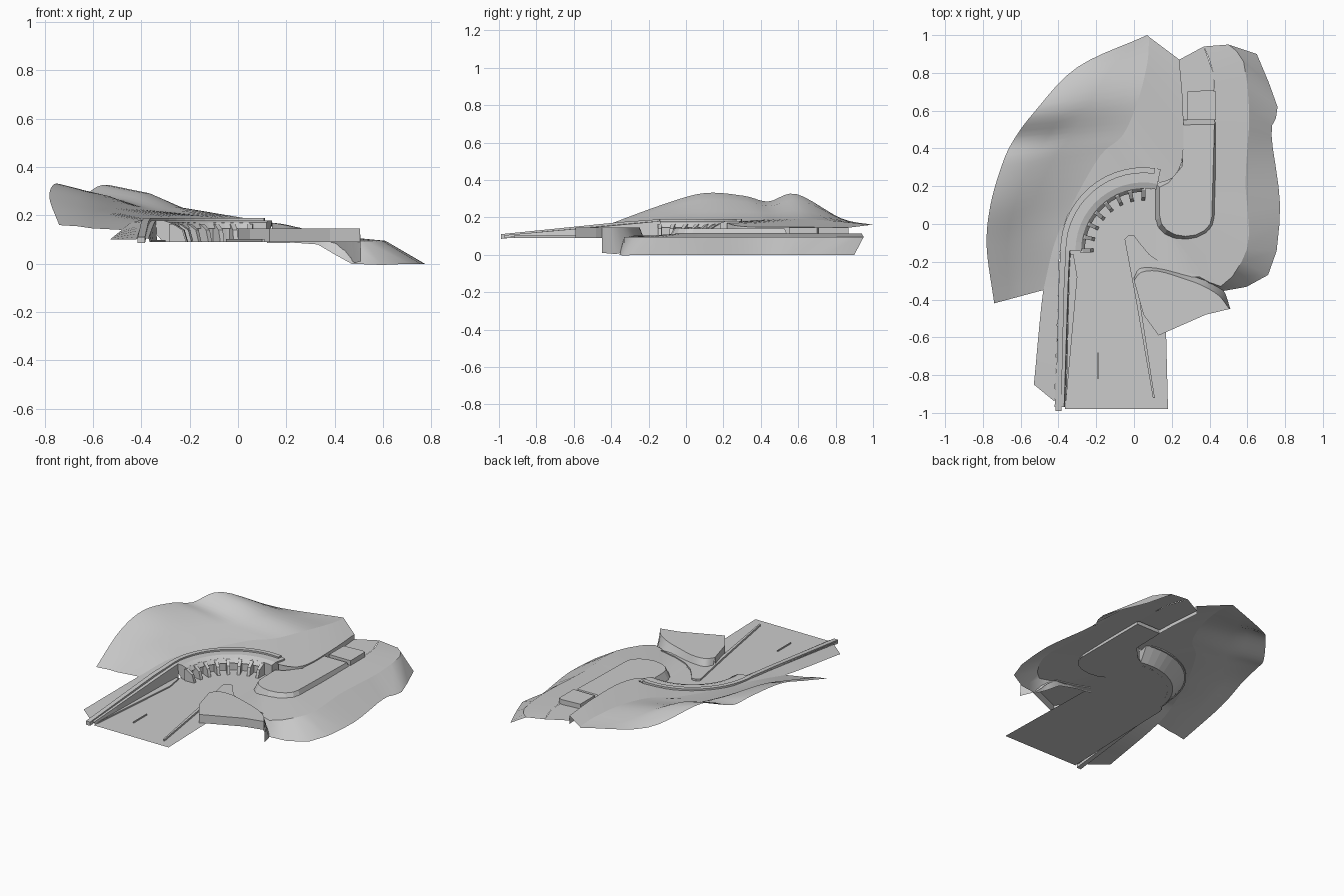
import bpy
import bmesh
import math
from mathutils import Vector

default_cube = bpy.data.objects.get("Cube")
if default_cube:
    bpy.data.objects.remove(default_cube, do_unlink=True)

# One plain stone grey for everything
stone = bpy.data.materials.new("stone_grey")
stone.use_nodes = True
grey = (.6, .6, .6, 1)
stone.diffuse_color = grey
shader = next(n for n in stone.node_tree.nodes if n.type == 'BSDF_PRINCIPLED')
shader.inputs["Base Color"].default_value = grey
shader.inputs["Roughness"].default_value = .8

GROUND = .09
UPPER = .113
BEND_X, BEND_Y = .05, -.14


def finish(name, bm, smooth=False, shell=False):
    """Turn a bmesh into a named object; open shells face upward."""
    bmesh.ops.remove_doubles(bm, verts=bm.verts, dist=.0005)
    bmesh.ops.recalc_face_normals(bm, faces=bm.faces)
    if shell and sum(f.normal.z * f.calc_area() for f in bm.faces) < 0:
        bmesh.ops.reverse_faces(bm, faces=bm.faces)
    mesh = bpy.data.meshes.new(name)
    bm.to_mesh(mesh)
    bm.free()
    mesh.materials.append(stone)
    obj = bpy.data.objects.new(name, mesh)
    bpy.context.scene.collection.objects.link(obj)
    if smooth:
        bpy.ops.object.select_all(action='DESELECT')
        obj.select_set(True)
        bpy.context.view_layer.objects.active = obj
        bpy.ops.object.shade_smooth_by_angle(angle=math.radians(35))


def curve(points, steps):
    """Smooth path through the points."""
    pts = [Vector(p) for p in points]
    pts = [pts[0] * 2 - pts[1]] + pts + [pts[-1] * 2 - pts[-2]]
    path = []
    for a, b, c, d in zip(pts, pts[1:], pts[2:], pts[3:]):
        for i in range(steps):
            t = i / steps
            path.append(b + (c - a) * t / 2
                        + (a * 2 - b * 5 + c * 4 - d) * t * t / 2
                        + (b * 3 - a - c * 3 + d) * t ** 3 / 2)
    return path + [pts[-2]]


def loft(name, rows, steps=4, smooth=True):
    """Surface strung between matching paths."""
    bm = bmesh.new()
    grid = [[bm.verts.new(p) for p in curve(row, steps)] for row in rows]
    for low, high in zip(grid, grid[1:]):
        for i in range(len(low) - 1):
            bm.faces.new((low[i], low[i + 1], high[i + 1], high[i]))
    finish(name, bm, smooth, True)


def slab(name, outline, bottom, top, taper=0):
    """Flat-topped block whose sides lean inward by taper."""
    bm = bmesh.new()
    middle = sum((Vector(p) for p in outline), Vector((0, 0))) / len(outline)
    lower = [bm.verts.new((x, y, bottom)) for x, y in outline]
    upper = []
    for p in outline:
        inward = (middle - Vector(p)).normalized() * taper
        upper.append(bm.verts.new((p[0] + inward.x, p[1] + inward.y, top)))
    for i in range(len(lower)):
        j = (i + 1) % len(lower)
        bm.faces.new((lower[i], lower[j], upper[j], upper[i]))
    bm.faces.new(upper)
    bm.faces.new(lower)
    finish(name, bm)


def plate(name, outline, z):
    bm = bmesh.new()
    face = bm.faces.new([bm.verts.new((p[0], p[1], z)) for p in outline])
    bmesh.ops.triangulate(bm, faces=[face])
    finish(name, bm, shell=True)


def tube(name, rings):
    """Closed solid through a row of matching rings."""
    bm = bmesh.new()
    rings = [[bm.verts.new(p) for p in ring] for ring in rings]
    for a, b in zip(rings, rings[1:]):
        for i in range(len(a)):
            j = (i + 1) % len(a)
            bm.faces.new((a[i], a[j], b[j], b[i]))
    bm.faces.new(rings[0])
    bm.faces.new(rings[-1])
    finish(name, bm)


def bend(radius, degrees, z):
    """Point on the hairpin."""
    a = math.radians(degrees)
    return (BEND_X + radius * math.cos(a), BEND_Y + radius * math.sin(a), z)


def sweep(name, profile, start, end, count):
    """Section of (radius, height) swept around the hairpin."""
    angles = [start + (end - start) * i / count for i in range(count + 1)]
    tube(name, [[bend(r, a, z) for r, z in profile] for a in angles])


def beam(name, path, width, height):
    """Rectangular strip whose top follows the path."""
    pts = [Vector(p) for p in path]
    drop = Vector((0, 0, height))
    rings = []
    for i, p in enumerate(pts):
        along = pts[min(i + 1, len(pts) - 1)] - pts[max(i - 1, 0)]
        side = Vector((-along.y, along.x, 0)).normalized() * width / 2
        rings.append([p - side, p + side, p + side - drop, p - side - drop])
    tube(name, rings)


def at_height(points, z):
    return [(p[0], p[1], z) for p in points]


# Shelf at the foot of the hill
foot = [(-.53, -.85, .1), (-.48, -.35, .14), (-.42, -.1, .18),
        (-.33, .1, .18), (-.18, .36, .185), (-.06, .47, .19),
        (.02, .65, .19), (.07, .85, .175), (.08, .99, .16)]
edge = [(-.42, -.94, .1), (-.4, -.35, .16), bend(.44, 180, .178),
        bend(.44, 150, .178), bend(.44, 110, .178), (.14, .22, .17),
        (.25, .32, .15), (.26, .6, .148), (.24, .87, .145)]
loft("shelf", [foot, edge], 5)
loft("shelf_drop", [edge[5:], at_height(edge[5:], GROUND)], 5)

# Hillside, steep at the crest and easing toward the foot
crest = [(-.74, -.42, .16), (-.78, -.12, .27), (-.76, .1, .33),
         (-.7, .31, .315), (-.64, .44, .285), (-.53, .59, .325),
         (-.3, .83, .195), (.07, 1, .16)]
slope = []
for across, height in ((0, 1), (.3, .75), (.52, .33), (1, 0)):
    slope.append([(c[0] + (f[0] - c[0]) * across, c[1] + (f[1] - c[1]) * across,
                   f[2] + (c[2] - f[2]) * height) for c, f in zip(crest, foot[1:])])
loft("hillside", slope, 5)

# Retaining wall beside the lower road
wall_outer = [(-.42, -.97, .105), (-.4, -.35, .165), bend(.44, 180, .18)]
wall_inner = [(-.37, -.97, .105), (-.35, -.35, .16), bend(.39, 180, .18)]
wall_base = [(-.365, -.97, GROUND), (-.345, -.35, GROUND), bend(.385, 180, GROUND)]
loft("retaining_wall", [wall_outer, wall_inner, wall_base], 3, False)
beam("straight_parapet", [(-.4, -.99, .11), (-.385, -.35, .175), bend(.425, 180, .19)],
     .03, .025)
slab("wall_kerb", [(-.36, -.95), (-.34, -.16), (-.32, -.16), (-.3, -.28)],
     GROUND, GROUND + .009)

# Arcade round the hairpin
sweep("hairpin_wall", [(.44, .18), (.36, .18), (.33, .17), (.33, GROUND), (.36, GROUND)],
      180, 78, 14)
sweep("hairpin_parapet", [(.44, .19), (.41, .19), (.41, .17), (.44, .17)], 180, 82, 14)
sweep("arcade_lintel", [(.335, .17), (.33, .17), (.31, .145), (.335, .145)], 180, 90, 14)
BUTTRESSES = 8
for n in range(BUTTRESSES):
    middle = 180 - 90 * n / (BUTTRESSES - 1)
    sweep("buttress_" + "abcdefgh"[n],
          [(.335, GROUND), (.265, GROUND), (.28, .14), (.32, .165), (.335, .165)],
          middle - 2, middle + 2, 1)

# Lower road
road = [(-.365, -.98), (.18, -.98), (.1, -.55), (.02, -.4), (.01, -.28), (.12, -.24),
        (.12, -.02), (.13, .21), (.15, .22)]
road += [bend(.33, a, 0) for a in range(80, 181, 10)] + [wall_base[-1], wall_base[1]]
plate("lower_road", road, GROUND)

# Upper road round the median, and the embankment falling to the valley
kerb_line = at_height([(.37, -.05), (.42, .02), (.425, .2), (.425, .4),
                       (.425, .6), (.42, .8), (.37, .94)], UPPER)
kerb_line = [(.12, .02, GROUND), (.17, -.03, .1), (.25, -.06, .11)] + kerb_line
rim = at_height([(.12, -.24), (.33, -.27), (.46, -.33), (.57, -.2), (.61, -.05),
                 (.59, .2), (.6, .4), (.61, .6), (.58, .86), (.5, .95)], .095)
toe = at_height([(.47, -.355), (.71, -.27), (.77, 0), (.765, .2),
                 (.735, .4), (.73, .52), (.76, .62), (.65, .9)], 0)
loft("upper_road", [kerb_line, rim], 2)
loft("embankment", [rim, [(.12, -.25, .085), (.33, -.3, .08)] + toe], 2)
plate("upper_road_end", [(.25, .55), (.425, .55), (.425, .6), (.42, .8), (.37, .94),
                         (.24, .87)], UPPER)

# Raised median inside the upper bend
median = [(.26, .55), (.255, .33), (.17, .24), (.115, .21), (.115, .02)]
for i in range(9):
    a = math.pi * (1 + i / 8)
    median.append((.275 + .16 * math.cos(a), .03 + .12 * math.sin(a)))
slab("median", median + [(.435, .55)], GROUND, .14, .025)
slab("median_end_block", [(.28, .55), (.435, .55), (.435, .7), (.41, .71), (.28, .7)],
     UPPER, .145)

# Low pavement between road and lookout
pavement = [(-.05, -.08), (-.03, -.06), (0, -.06), (.03, -.1), (.08, -.16), (.15, -.21),
            (.25, -.25), (.38, -.28), (.25, -.28), (.1, -.25), (.02, -.27), (.03, -.4),
            (.11, -.92), (.1, -.92), (.01, -.4)]
slab("pavement", pavement, GROUND, GROUND + .012)
beam("lane_kerb", [(-.19, -.82, .098), (-.19, -.68, .098)], .006, .008)

# Lookout: flat top, leaning back wall that deepens to one end, low front wall
TOP = .145
back_top = at_height([(0, -.3), (.04, -.255), (.13, -.25), (.25, -.285),
                      (.36, -.325), (.45, -.38), (.505, -.45)], TOP)
back_base = at_height([(0, -.28), (.03, -.23), (.12, -.23), (.25, -.26), (.38, -.3)], GROUND)
back_base += at_height([(.47, -.345), (.51, -.45)], .01)
front = at_height([back_top[-1], (.38, -.48), (.13, -.59), (.05, -.48), back_top[0]], TOP)
plate("lookout_top", curve(back_top, 3) + [Vector(p) for p in front[1:-1]], TOP)
loft("lookout_back_wall", [back_top, back_base], 3)
loft("lookout_front_wall", [front, at_height(front, GROUND)], 1, False)
